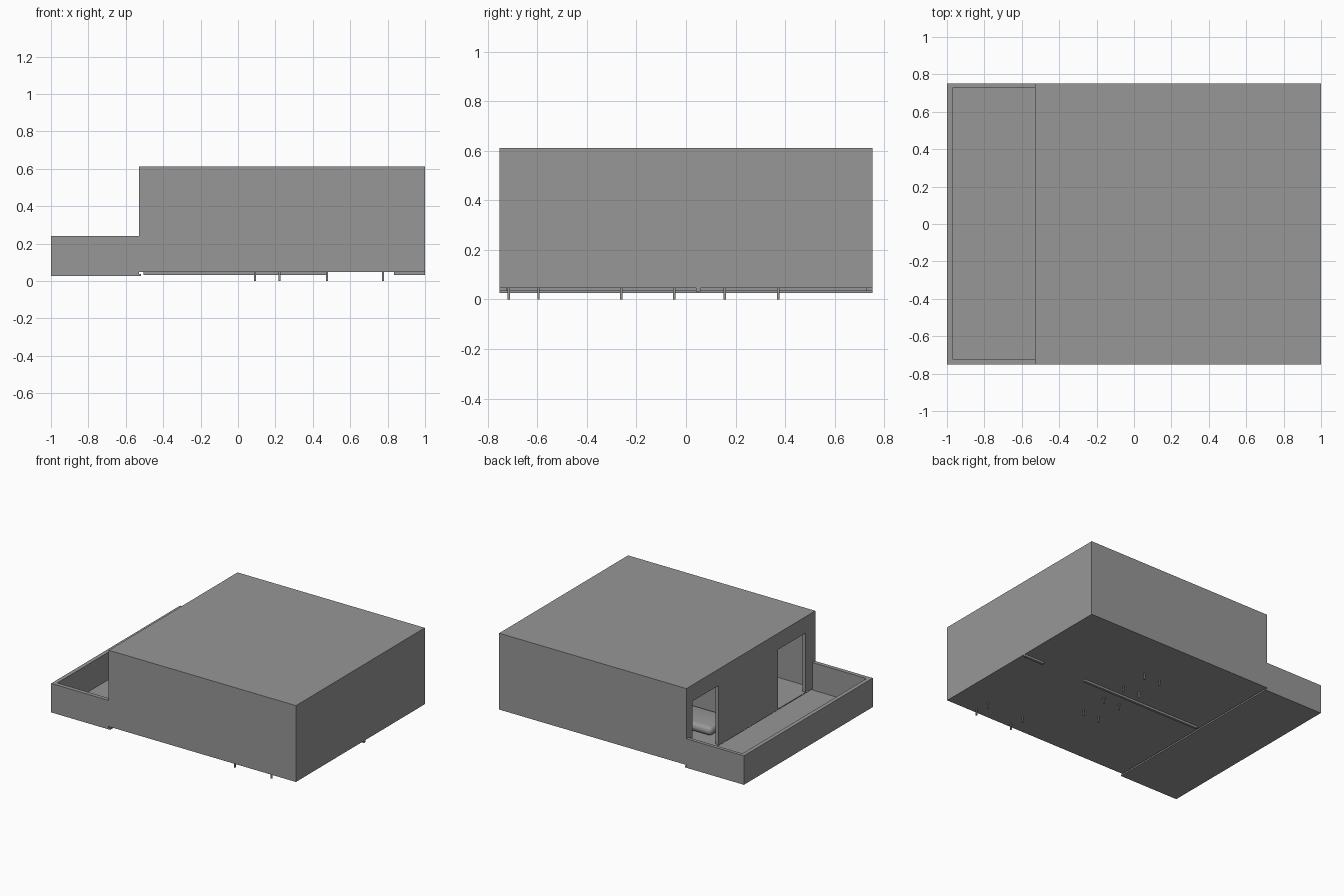
import bpy, bmesh
from mathutils import Vector

cube = bpy.data.objects.get("Cube")
if cube:
    bpy.data.objects.remove(cube, do_unlink=True)

grey = bpy.data.materials.new("plain_grey")
grey.use_nodes = True
grey.diffuse_color = (0.31, 0.31, 0.31, 1)
grey.node_tree.nodes["Principled BSDF"].inputs["Base Color"].default_value = grey.diffuse_color


def build(name, boxes):
    """One object from several boxes, each given as x, y and z ranges."""
    bm = bmesh.new()
    for ranges in boxes:
        lo, hi = Vector(r[0] for r in ranges), Vector(r[1] for r in ranges)
        verts = bmesh.ops.create_cube(bm, size=1)["verts"]
        for v in verts:
            v.co = (lo + hi) / 2 + v.co * (hi - lo)
    mesh = bpy.data.meshes.new(name)
    bm.to_mesh(mesh)
    bm.free()
    mesh.materials.append(grey)
    obj = bpy.data.objects.new(name, mesh)
    bpy.context.collection.objects.link(obj)
    return obj


# Main dimensions
LEFT, FACADE, RIGHT = -1.0, -0.53, 1.0
HALF = 0.752
WALL = 0.025
BOTTOM, FLOOR, CEILING, TOP = 0.047, 0.052, 0.603, 0.611
DOOR_TOP = 0.49
full_y = (-HALF, HALF)
inner_y = (-HALF + WALL, HALF - WALL)
storey = (BOTTOM, CEILING)
facade_x = (FACADE, FACADE + WALL)

# Room shell
build("room_floor", [((FACADE, RIGHT - WALL), inner_y, (BOTTOM, FLOOR))])
build("roof", [((FACADE, RIGHT), full_y, (CEILING, TOP))])
build("front_wall", [((FACADE, RIGHT), (-HALF, inner_y[0]), storey)])
build("back_wall", [((FACADE, RIGHT), (inner_y[1], HALF), storey)])
build("side_wall", [((RIGHT - WALL, RIGHT), inner_y, storey)])

# Wall towards the balcony, with two doorways
doors = [(-0.64, -0.315), (0.375, 0.68)]
build("doorway_wall", [
    (facade_x, (inner_y[0], doors[0][0]), storey),
    (facade_x, (doors[0][1], doors[1][0]), storey),
    (facade_x, (doors[1][1], inner_y[1]), storey),
] + [(facade_x, door, (DOOR_TOP, CEILING)) for door in doors])

# Partition with a passage, sunk slightly through the floor
partition_y, partition_z = (0.04, 0.058), (0.032, CEILING)
build("partition_wall", [
    ((FACADE + WALL, 0.48), partition_y, partition_z),
    ((0.835, RIGHT - WALL), partition_y, partition_z),
    ((0.48, 0.835), partition_y, (DOOR_TOP, CEILING)),
])
build("partition_foot", [((RIGHT - WALL, RIGHT), partition_y, (0.032, BOTTOM))])

# Balcony
RAIL = 0.24
base = 0.026
build("balcony_floor", [((LEFT, FACADE + 0.012), full_y, (base, 0.037))])
build("balcony_parapet", [
    ((LEFT, LEFT + 0.03), full_y, (base, RAIL)),
    ((LEFT + 0.03, FACADE), (-HALF, -HALF + 0.03), (base, RAIL)),
    ((LEFT + 0.03, FACADE), (HALF - 0.025, HALF), (base, RAIL)),
])


# Furniture whose legs pass through the floor
def legged(name, xs, ys, height):
    legs = [((x - 0.005, x + 0.005), (y - 0.005, y + 0.005), (0, height))
            for x in xs for y in ys]
    top = ((xs[0] - 0.01, xs[1] + 0.01), (ys[0] - 0.01, ys[1] + 0.01),
           (height, height + 0.02))
    build(name, legs + [top])


legged("console_table", (0.475, 0.775), (-0.715, -0.595), 0.17)
legged("front_side_table", (0.09, 0.222), (-0.262, -0.048), 0.12)
legged("back_side_table", (0.09, 0.222), (0.157, 0.372), 0.12)

# Soft rounded bed against the partition
bed = build("bed", [((-0.42, 0.06), (0.06, 0.31), (FLOOR, 0.118))])
soft = bed.modifiers.new("soft_edges", "BEVEL")
soft.width = 0.03
soft.segments = 4
for face in bed.data.polygons:
    face.use_smooth = True
